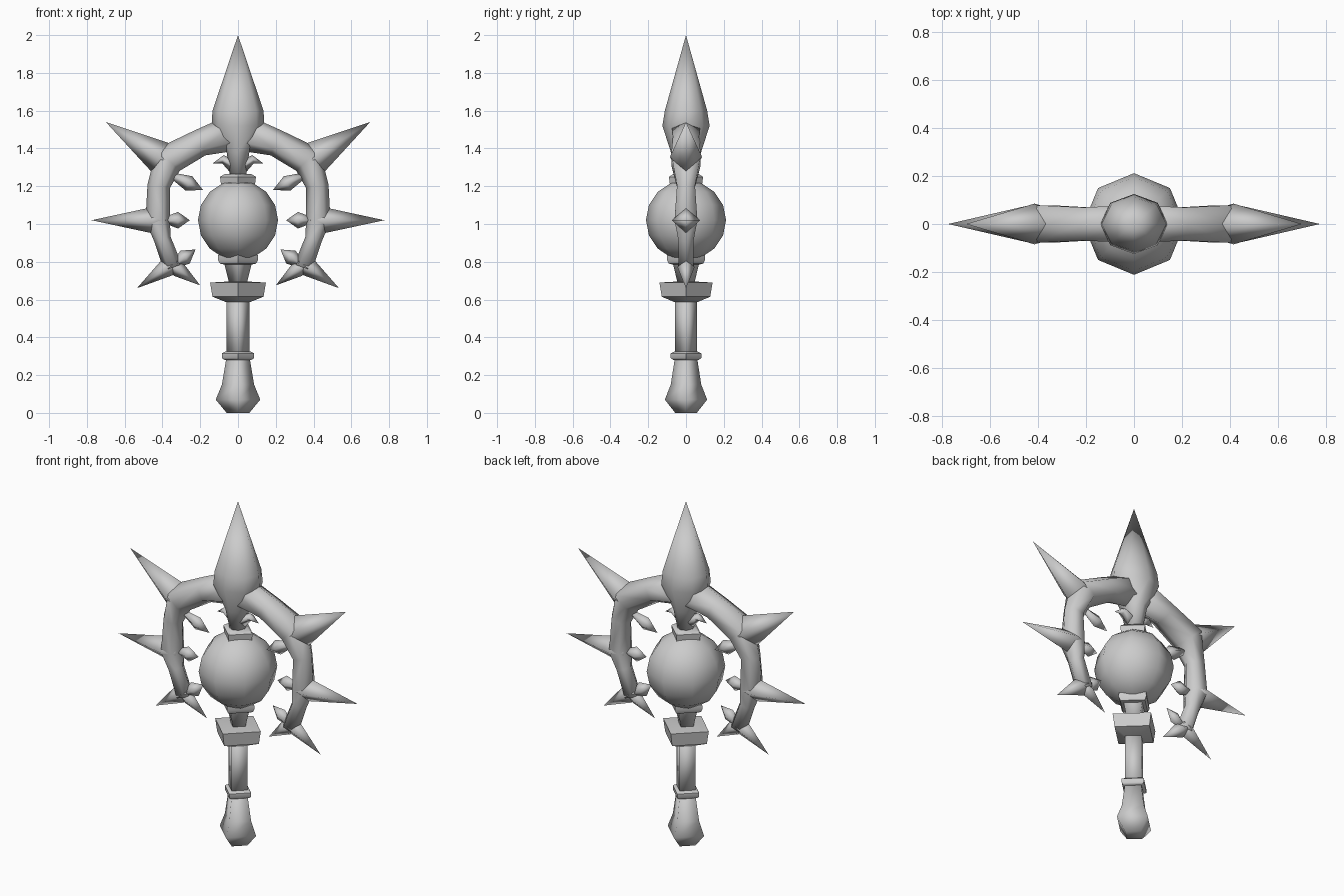
import bpy, bmesh, math
from mathutils import Vector

if "Cube" in bpy.data.objects:
    bpy.data.objects.remove(bpy.data.objects["Cube"])

metal = bpy.data.materials.new("plain grey")
metal.use_nodes = True
GREY = (0.6, 0.6, 0.6, 1)
metal.diffuse_color = GREY
metal.node_tree.nodes["Principled BSDF"].inputs["Base Color"].default_value = GREY


def finish(name, bm, mirror=False, angle=180):
    bmesh.ops.remove_doubles(bm, verts=bm.verts, dist=0.0005)
    bmesh.ops.recalc_face_normals(bm, faces=bm.faces)
    mesh = bpy.data.meshes.new(name)
    bm.to_mesh(mesh)
    bm.free()
    mesh.materials.append(metal)
    ob = bpy.data.objects.new(name, mesh)
    bpy.context.collection.objects.link(ob)
    bpy.ops.object.select_all(action="DESELECT")
    ob.select_set(True)
    bpy.context.view_layer.objects.active = ob
    bpy.ops.object.shade_smooth_by_angle(angle=math.radians(angle))
    if mirror:
        ob.modifiers.new("mirror", "MIRROR")
    return ob


def sweep(name, rings, sides=4, mirror=False, angle=180):
    """Loft rings (x, z, half width in the front plane, half depth) along their path."""
    bm = bmesh.new()
    loops = []
    for i, (x, z, w, d) in enumerate(rings):
        a, b = rings[max(i - 1, 0)], rings[min(i + 1, len(rings) - 1)]
        t = Vector((b[0] - a[0], 0, b[1] - a[1])).normalized()
        across = Vector((t.z, 0, -t.x))
        loop = []
        for k in range(sides):
            u = math.tau * k / sides
            p = Vector((x, 0, z)) + across * (w * math.cos(u)) + Vector((0, d * math.sin(u), 0))
            loop.append(bm.verts.new(p))
        loops.append(loop)
    for a, b in zip(loops, loops[1:]):
        for k in range(sides):
            j = (k + 1) % sides
            bm.faces.new((a[k], a[j], b[j], b[k]))
    bm.faces.new(loops[0][::-1])
    bm.faces.new(loops[-1])
    return finish(name, bm, mirror, angle)


def turned(name, profile, sides=4, depth=0.95, angle=50):
    return sweep(name, [(0, z, r, r * depth) for r, z in profile], sides, False, angle)


def leaf(name, root, tip, width):
    """Small faceted kite on the inner side of the arm."""
    a, b = Vector(root), Vector(tip)
    m = a.lerp(b, 0.5)
    sweep(name, [(*a, 0.02, 0.02), (*m, width, width * 0.8), (*b, 0, 0)], 4, True)


# Handle, from the pommel up
turned("pommel", [(0.06, 0), (0.118, 0.07), (0.085, 0.15), (0.062, 0.29)], angle=95)
turned("grip_ring", [(0.07, 0.28), (0.085, 0.29), (0.085, 0.315), (0.065, 0.325)])
turned("grip", [(0.062, 0.28), (0.062, 0.62)], angle=95)
turned("guard", [(0.06, 0.585), (0.135, 0.615), (0.148, 0.69), (0.06, 0.695)])
turned("neck", [(0.045, 0.68), (0.075, 0.8)], angle=95)
turned("lower_collar", [(0.07, 0.785), (0.095, 0.79), (0.107, 0.81), (0.105, 0.835), (0.06, 0.845)])

# Ball between the collars
bm = bmesh.new()
bmesh.ops.create_uvsphere(bm, u_segments=8, v_segments=8, radius=0.212)
bmesh.ops.translate(bm, vec=(0, 0, 1.02), verts=bm.verts)
finish("ball", bm)

turned("upper_collar", [(0.06, 1.2), (0.09, 1.21), (0.095, 1.25), (0.07, 1.265)])

# Central blade and its little horns
sweep("blade", [(0, 1.25, 0.042, 0.045), (0, 1.38, 0.06, 0.08), (0, 1.52, 0.14, 0.125),
                (0, 1.6, 0.135, 0.112), (0, 2.0, 0, 0)], 8)
sweep("small_horn", [(0.02, 1.3, 0.035, 0.04), (0.08, 1.343, 0.022, 0.03), (0.135, 1.32, 0, 0)],
      4, True)

# Curved arm with its outer spikes
sweep("arm", [(0, 1.49, 0.1, 0.09), (0.2, 1.43, 0.072, 0.08), (0.37, 1.34, 0.085, 0.09),
              (0.42, 1.2, 0.06, 0.055), (0.425, 1.02, 0.065, 0.07), (0.4, 0.92, 0.045, 0.046),
              (0.345, 0.77, 0.05, 0.045)], 6, True)
sweep("upper_spike", [(0.33, 1.31, 0.05, 0.06), (0.415, 1.355, 0.088, 0.085), (0.7, 1.54, 0, 0)],
      4, True)
sweep("side_spike", [(0.38, 1.02, 0.045, 0.05), (0.45, 1.02, 0.07, 0.075), (0.775, 1.02, 0, 0)],
      4, True)
sweep("lower_outer_spike", [(0.32, 0.8, 0.03, 0.035), (0.375, 0.77, 0.05, 0.045),
                            (0.535, 0.66, 0, 0)], 4, True)
sweep("lower_inner_spike", [(0.37, 0.79, 0.03, 0.035), (0.315, 0.76, 0.042, 0.04),
                            (0.2, 0.675, 0, 0)], 4, True)

# Small leaves pointing at the ball
leaf("upper_leaf", (0.335, 1.25), (0.185, 1.18), 0.042)
leaf("middle_leaf", (0.38, 1.02), (0.255, 1.02), 0.044)
leaf("lower_leaf", (0.335, 0.785), (0.225, 0.865), 0.042)
